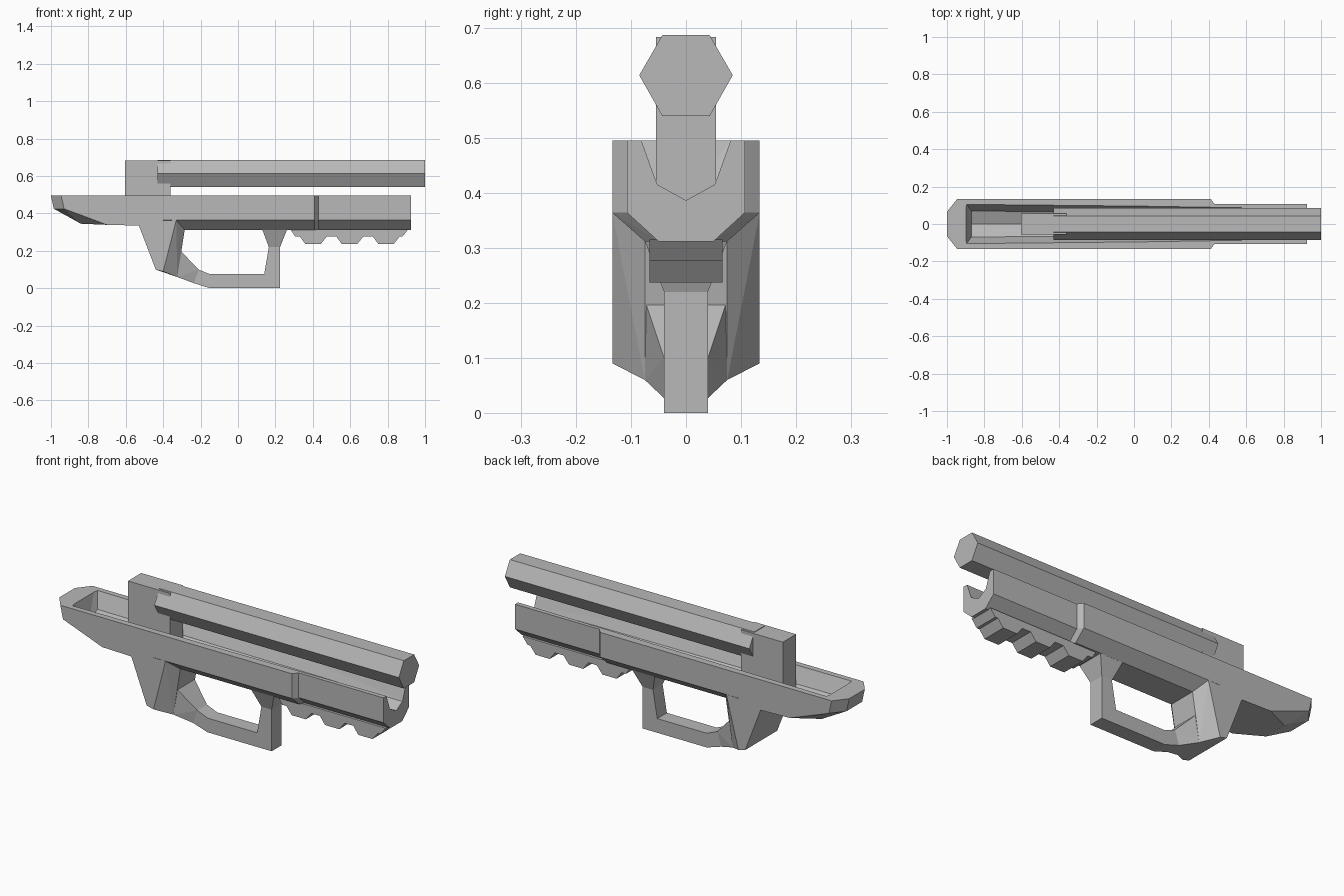
import bpy
import bmesh

cube = bpy.data.objects.get("Cube")
if cube:
    bpy.data.objects.remove(cube, do_unlink=True)

grey = bpy.data.materials.new("plain grey")
grey.use_nodes = True
colour = (0.48, 0.48, 0.48, 1)
grey.diffuse_color = colour
grey.node_tree.nodes["Principled BSDF"].inputs["Base Color"].default_value = colour


def finish(name, bm):
    bmesh.ops.recalc_face_normals(bm, faces=bm.faces)
    mesh = bpy.data.meshes.new(name)
    bm.to_mesh(mesh)
    bm.free()
    mesh.materials.append(grey)
    obj = bpy.data.objects.new(name, mesh)
    bpy.context.collection.objects.link(obj)
    return obj


def hull(name, points):
    """Convex solid from (x, half width, z) points mirrored across y."""
    bm = bmesh.new()
    for x, y, z in points:
        for side in (-1, 1):
            bm.verts.new((x, side * y, z))
    bmesh.ops.remove_doubles(bm, verts=bm.verts, dist=0.0001)
    result = bmesh.ops.convex_hull(bm, input=bm.verts)
    loose = [g for g in result["geom_interior"] if isinstance(g, bmesh.types.BMVert)]
    bmesh.ops.delete(bm, geom=loose, context="VERTS")
    bmesh.ops.dissolve_limit(bm, angle_limit=0.01, verts=bm.verts, edges=bm.edges)
    return finish(name, bm)


def plate(name, outline, half):
    """Side profile of (x, z) points extruded across y."""
    bm = bmesh.new()
    face = bm.faces.new([bm.verts.new((x, -half, z)) for x, z in outline])
    extruded = bmesh.ops.extrude_face_region(bm, geom=[face])["geom"]
    verts = [g for g in extruded if isinstance(g, bmesh.types.BMVert)]
    bmesh.ops.translate(bm, verts=verts, vec=(0, 2 * half, 0))
    return finish(name, bm)


def section(x, half, low_half):
    """Body cross-section with a chamfered lower edge."""
    return [(x, half, 0.495), (x, half, 0.364), (x, low_half, 0.312)]


# Receiver pieces, later hollowed by one tapering channel
rear_body = hull("rear_body", [
    (-1, 0.065, 0.495), (-0.945, 0.134, 0.495),
    (-0.985, 0.065, 0.425), (-0.93, 0.134, 0.425),
    (-0.84, 0.065, 0.345), (-0.7, 0.134, 0.339), (-0.53, 0.134, 0.335),
    (-0.4, 0.134, 0.335), (-0.4, 0.134, 0.495)])
middle_body = hull("middle_body",
                   section(-0.4, 0.134, 0.075) + section(0.41, 0.134, 0.075)
                   + section(0.43, 0.107, 0.05))
front_body = hull("front_body",
                  section(0.43, 0.107, 0.05) + section(0.925, 0.107, 0.05))

# Channel cutter, wider at the rear
channel = hull("channel_cutter", [
    (-0.92, 0.14, 0.575), (-0.87, 0.07, 0.415), (-0.87, 0, 0.387),
    (1, 0.109, 0.575), (1, 0.051, 0.415), (1, 0, 0.387)])
channel.hide_render = True
for body in (rear_body, middle_body, front_body):
    cut = body.modifiers.new("channel", "BOOLEAN")
    cut.operation = "DIFFERENCE"
    cut.solver = "EXACT"
    cut.object = channel
    bpy.context.view_layer.objects.active = body
    bpy.ops.object.modifier_apply(modifier=cut.name)
bpy.data.objects.remove(channel, do_unlink=True)

# Six-sided tube and its mounting block
hull("upper_tube", [(x, y, z) for x in (-0.43, 1)
                    for y, z in ((0.043, 0.687), (0.085, 0.614), (0.043, 0.54))])
hull("rear_block", [(x, 0.055, z) for x in (-0.605, -0.36) for z in (0.38, 0.684)])

# Handle with chamfered front
hull("handle", [
    (-0.53, 0.134, 0.36), (-0.53, 0.134, 0.335), (-0.44, 0.134, 0.1),
    (-0.4, 0.134, 0.09), (-0.33, 0.134, 0.364),
    (-0.285, 0.075, 0.312), (-0.307, 0.075, 0.205), (-0.325, 0.075, 0.06)])

# Lower loop: tapered root, bent bar and flared top
hull("loop_root", [
    (-0.312, 0.075, 0.205), (-0.325, 0.075, 0.06),
    (-0.21, 0.04, 0.1), (-0.235, 0.04, 0.027)])
plate("lower_loop", [
    (-0.21, 0.1), (-0.15, 0.075), (0.14, 0.075), (0.165, 0.22),
    (0.225, 0.22), (0.225, 0.004), (-0.15, 0.004), (-0.235, 0.027)], 0.04)
hull("loop_flare", [
    (0.165, 0.04, 0.22), (0.225, 0.04, 0.22),
    (0.13, 0.075, 0.313), (0.262, 0.075, 0.313)])

# Notched rail under the front
rail = [(0.28, 0.315), (0.305, 0.277)]
for start in (0.36, 0.555, 0.75):
    rail += [(start - 0.03, 0.277), (start, 0.237),
             (start + 0.083, 0.237), (start + 0.115, 0.277)]
rail += [(0.88, 0.277), (0.91, 0.315)]
plate("notched_rail", rail, 0.066)

# Rest the lowest face on the ground
for obj in bpy.context.scene.objects:
    if obj.type == "MESH" and obj.name == "lower_loop":
        for vert in obj.data.vertices:
            if vert.co.z < 0.01:
                vert.co.z = 0
